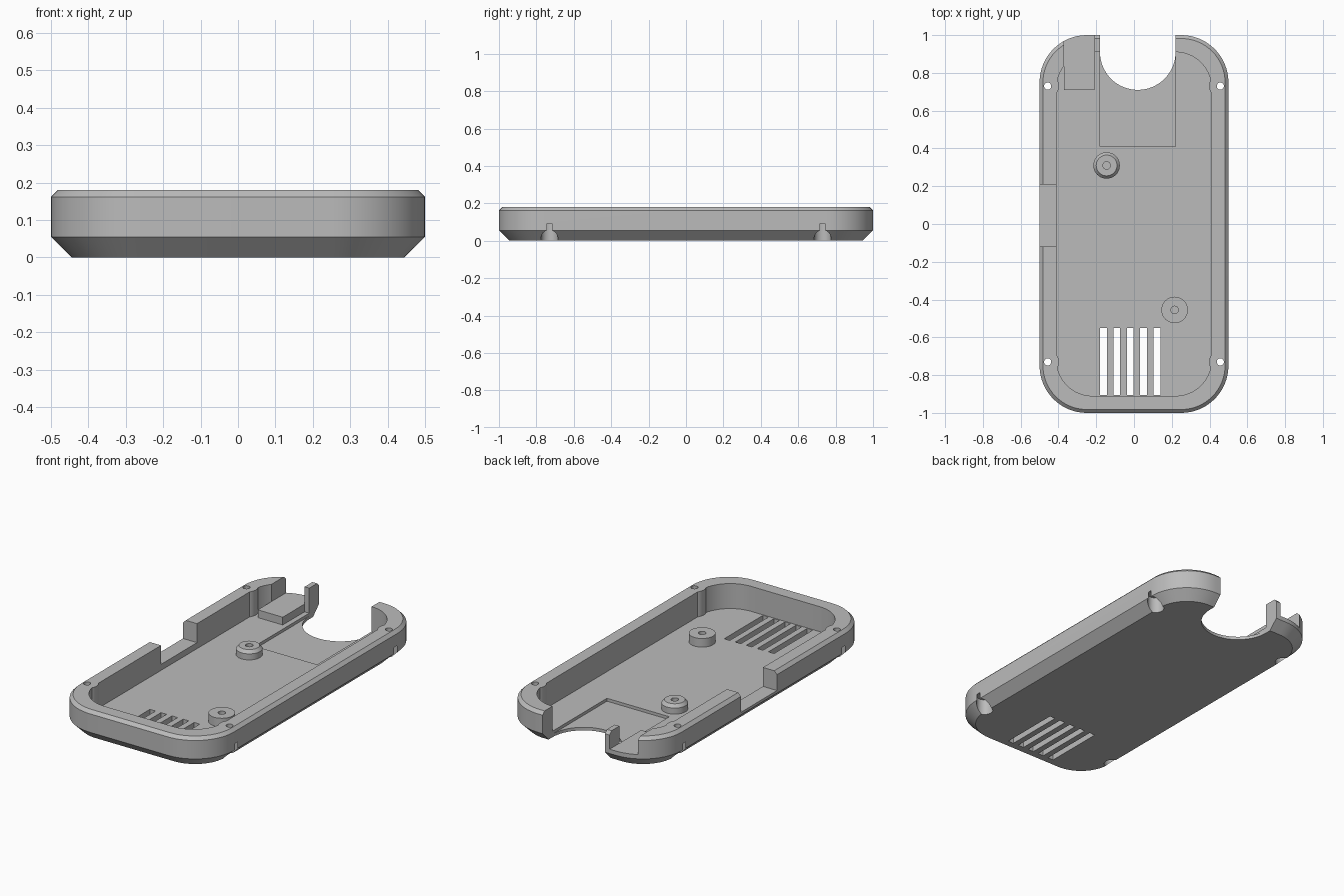
import bpy, bmesh, math

cube = bpy.data.objects.get("Cube")
if cube:
    bpy.data.objects.remove(cube, do_unlink=True)

FLOOR, TOP = 0.035, 0.18

grey = bpy.data.materials.new("plain grey")
grey.use_nodes = True
colour = (0.5, 0.5, 0.5, 1)
grey.diffuse_color = colour
grey.node_tree.nodes["Principled BSDF"].inputs["Base Color"].default_value = colour


def loft(name, rings):
    """Closed solid through a stack of rings with equal point counts."""
    bm = bmesh.new()
    loops = [[bm.verts.new(p) for p in ring] for ring in rings]
    for a, b in zip(loops, loops[1:]):
        for i in range(len(a)):
            j = (i + 1) % len(a)
            bm.faces.new((a[i], a[j], b[j], b[i]))
    bm.faces.new(loops[0][::-1])
    bm.faces.new(loops[-1])
    bmesh.ops.recalc_face_normals(bm, faces=bm.faces)
    mesh = bpy.data.meshes.new(name)
    bm.to_mesh(mesh)
    bm.free()
    mesh.materials.append(grey)
    obj = bpy.data.objects.new(name, mesh)
    bpy.context.collection.objects.link(obj)
    return obj


def rounded_ring(hx, hy, r, z, steps=16):
    pts = []
    for k, (sx, sy) in enumerate([(1, 1), (-1, 1), (-1, -1), (1, -1)]):
        for i in range(steps + 1):
            a = math.pi / 2 * (k + i / steps)
            pts.append((sx * (hx - r) + r * math.cos(a),
                        sy * (hy - r) + r * math.sin(a), z))
    return pts


def turned(name, x, y, profile, sides=40):
    """Round solid from (radius, height) pairs."""
    return loft(name, [[(x + r * math.cos(math.tau * i / sides),
                         y + r * math.sin(math.tau * i / sides), z)
                        for i in range(sides)] for r, z in profile])


def box(name, x0, x1, y0, y1, z0, z1):
    return loft(name, [[(x0, y0, z), (x1, y0, z), (x1, y1, z), (x0, y1, z)]
                       for z in (z0, z1)])


def cut(target, cutter):
    cutter.hide_render = True
    mod = target.modifiers.new("cut", "BOOLEAN")
    mod.operation, mod.solver, mod.object = "DIFFERENCE", "EXACT", cutter
    bpy.context.view_layer.objects.active = target
    bpy.ops.object.modifier_apply(modifier=mod.name)
    bpy.data.objects.remove(cutter, do_unlink=True)


def smooth(obj):
    bpy.ops.object.select_all(action="DESELECT")
    obj.select_set(True)
    bpy.context.view_layer.objects.active = obj
    bpy.ops.object.shade_smooth_by_angle(angle=math.radians(30))


# Outer tray with chamfered bottom and rim
tray = loft("tray", [rounded_ring(0.5 - d, 1 - d, 0.25 - d, z) for d, z in
                     [(0.055, 0), (0, 0.055), (0, TOP - 0.018), (0.018, TOP)]])

# Cavity, leaving screw bosses and the raised corner block standing
screws = [(sx * 0.457, sy * 0.73) for sx in (-1, 1) for sy in (-1, 1)]
cavity = loft("cavity", [rounded_ring(0.41, 0.91, 0.19, z) for z in (FLOOR, 0.3)])
for x, y in screws:
    cut(cavity, turned("boss_keep", x, y, [(0.06, -0.1), (0.06, 0.4)]))
cut(cavity, box("block_keep", -0.37, -0.21, 0.71, 1.1, -0.1, 0.08))
cut(tray, cavity)

# Openings: corner port, side notch, shallow recess, rear slot and round bite
cut(tray, box("port", -0.37, -0.21, 0.71, 1.1, 0.08, 0.3))
cut(tray, box("side_notch", -0.6, -0.35, -0.12, 0.21, 0.07, 0.3))
cut(tray, box("recess", -0.18, 0.22, 0.41, 1.1, 0.018, 0.3))
cut(tray, box("rear_slot", -0.18, 0.22, 0.91, 1.1, -0.1, 0.3))
cut(tray, turned("round_bite", 0.02, 0.91, [(0.2, -0.1), (0.2, 0.3)], 64))

# Vent slots
for i in range(5):
    x = -0.18 + i * 0.071
    cut(tray, box("vent", x, x + 0.036, -0.905, -0.55, -0.1, 0.1))

# Screw holes with counterbores from below
for x, y in screws:
    cut(tray, turned("screw_hole", x, y, [(0.019, -0.1), (0.019, 0.3)], 24))
    cut(tray, turned("counterbore", x, y, [(0.045, -0.1), (0.045, 0.092)], 32))
smooth(tray)

# Standoff posts with pilot holes
posts = [
    ("rear_post", -0.145, 0.31, [(0.07, 0.025), (0.07, 0.07), (0.055, 0.088)]),
    ("front_post", 0.215, -0.455, [(0.07, 0.025), (0.07, 0.085)]),
]
for name, x, y, profile in posts:
    post = turned(name, x, y, profile)
    cut(post, turned("pilot", x, y, [(0.02, FLOOR), (0.02, 0.2)], 24))
    smooth(post)
